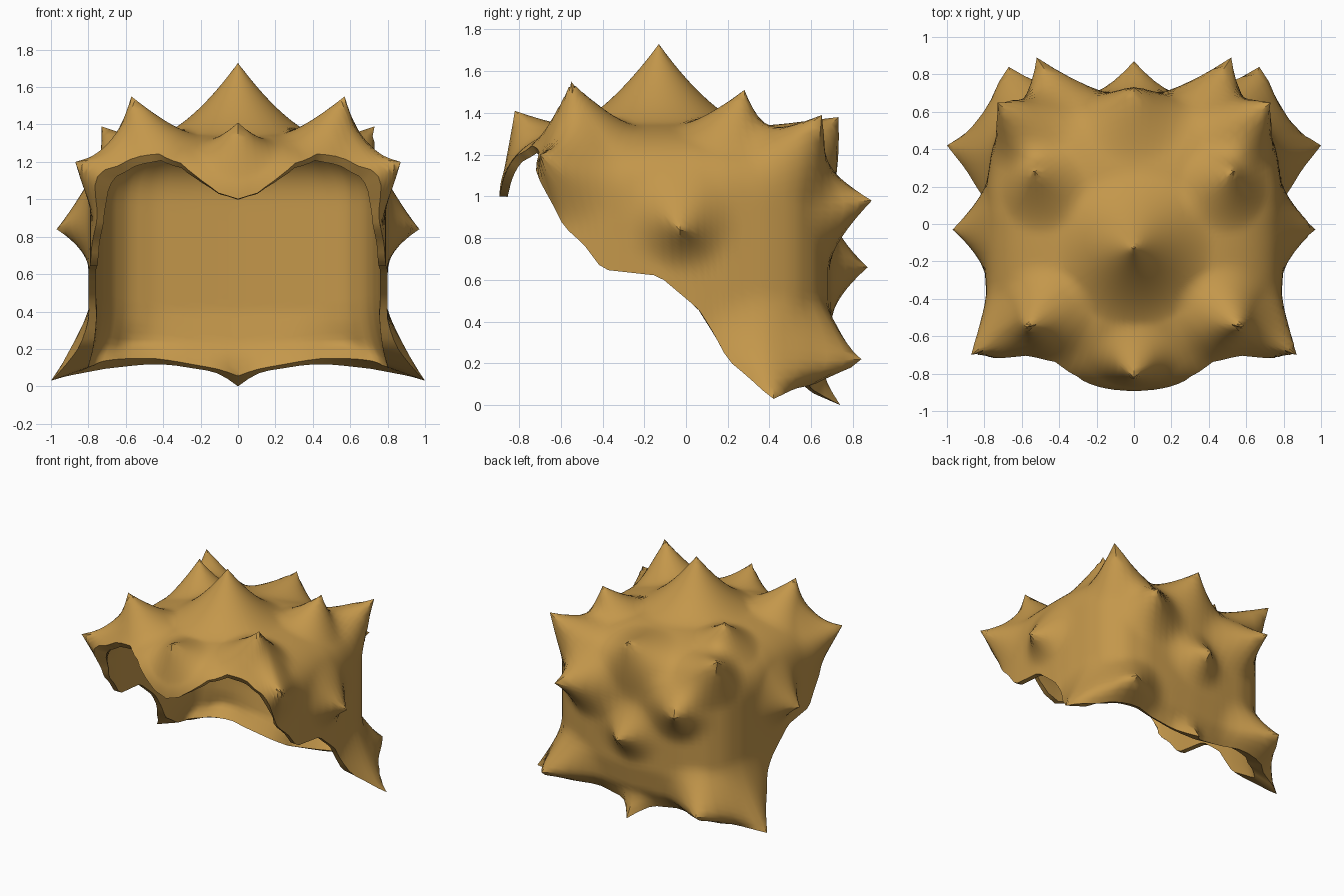
import bpy, bmesh, math
from mathutils import Vector

if "Cube" in bpy.data.objects:
    bpy.data.objects.remove(bpy.data.objects["Cube"])

TOP, SHOULDER, CENTRE = 1.37, 0.95, Vector((0, -0.1))
POWER, HALF, ROWS, WALL = 2.8, 60, 56, 0.04

# Half outline of the shell, front to back: plan x, plan y, height of the lower rim
RIM = [(0, -.895, 1.0), (.1, -.89, 1.03), (.2, -.885, 1.1), (.33, -.88, 1.19),
       (.49, -.84, 1.235), (.62, -.76, 1.20), (.69, -.69, 1.12), (.73, -.62, .95),
       (.76, -.59, .86), (.78, -.49, .77), (.79, -.4, .65), (.80, -.13, .62),
       (.80, .06, .46), (.79, .2, .24), (.76, .4, .14), (.71, .53, .14),
       (.61, .63, .14), (.45, .68, .13), (.2, .695, .09), (0, .70, .06)]

# Spikes: tip, radius of the flared foot, optional foot position
SPIKES = [((0, -.13, 1.73), .42, None),
          ((0, -.82, 1.41), .22, None),
          ((.57, -.55, 1.55), .28, (.5, -.5, 1.33)),
          ((.87, -.70, 1.20), .25, None),
          ((.97, -.03, .84), .26, (.8, -.04, .88)),
          ((1.0, .42, .03), .40, None),
          ((.53, .28, 1.51), .25, (.48, .2, 1.34)),
          ((.73, .65, 1.39), .26, None),
          ((0, .73, 1.38), .30, None),
          ((.52, .89, .98), .27, (.40, .66, .92)),
          ((0, .87, .66), .25, None),
          ((.67, .84, .22), .27, (.54, .65, .25)),
          ((0, .74, 0), .15, (0, .6, .06))]


def resample(points, count):
    """Evenly spaced points along a polyline."""
    pts = [Vector(p) for p in points]
    total = sum((b - a).length for a, b in zip(pts, pts[1:]))
    out, i, start = [], 0, 0.0
    for k in range(count + 1):
        d = total * k / count
        while i < len(pts) - 2 and d > start + (pts[i + 1] - pts[i]).length:
            start += (pts[i + 1] - pts[i]).length
            i += 1
        seg = (pts[i + 1] - pts[i]).length
        out.append(pts[i].lerp(pts[i + 1], min(1, (d - start) / seg)))
    return out


def column(p):
    """Profile from the crown over the shoulder and down to the rim."""
    plan = Vector((p.x, p.y)) - CENTRE
    path = []
    for k in range(121):
        a = math.pi / 2 * k / 120
        r = math.sin(a) ** (2 / POWER)
        z = SHOULDER + (TOP - SHOULDER) * max(0, math.cos(a)) ** (2 / POWER)
        if z < p.z:
            break
        path.append((CENTRE.x + plan.x * r, CENTRE.y + plan.y * r, z))
    # straight wall, curling inwards at the nape
    curl = .1 * min(1, max(0, (p.y - .45) / .15))
    if curl > 0:
        path += [(p.x, p.y, .4), (p.x, p.y - curl * .3, .22)]
    if p.z < SHOULDER:
        path.append((p.x, p.y - curl, p.z))
    return resample(path, ROWS)


# Outer surface
half = [column(p) for p in resample(RIM, HALF)]
cols = half + [[Vector((-v.x, v.y, v.z)) for v in c] for c in half[-2:0:-1]]
bm = bmesh.new()
crown = bm.verts.new(cols[0][0])
grid = [[crown] + [bm.verts.new(v) for v in c[1:]] for c in cols]
pairs = list(zip(grid, grid[1:] + grid[:1]))
for a, b in pairs:
    bm.faces.new((crown, a[1], b[1]))
    for j in range(1, ROWS):
        bm.faces.new((a[j], a[j + 1], b[j + 1], b[j]))
bm.normal_update()

# Flared spikes pulled out of the outer surface
rest = {v: v.co.copy() for v in bm.verts}
shift = {v: Vector() for v in rest}
weight = dict.fromkeys(rest, 0.0)
tips = {}
for tip, radius, foot in SPIKES:
    for side in ((1, -1) if tip[0] else (1,)):
        mirror = Vector((side, 1, 1))
        t, f = Vector(tip) * mirror, Vector(foot or tip) * mirror
        base = min(rest, key=lambda v: (rest[v] - f).length)
        tips[base] = t
        for v, co in rest.items():
            d = (co - rest[base]).length / radius
            if d < 1:
                w = (1 - d) ** 1.6
                shift[v] += (t - rest[base]) * w
                weight[v] += w
for v in rest:
    shift[v] /= max(1, weight[v])

# Inner lining: smooth inside, following the spikes only near the rim
inner = {crown: bm.verts.new(rest[crown] - crown.normal * WALL)}
for c in grid:
    for j in range(1, ROWS + 1):
        v = c[j]
        follow = max(0, 1 - (ROWS - j) / 9) * .35
        inner[v] = bm.verts.new(rest[v] - v.normal * WALL + shift[v] * follow)
for v in rest:
    v.co = tips.get(v, rest[v] + shift[v])
for a, b in pairs:
    bm.faces.new((inner[crown], inner[b[1]], inner[a[1]]))
    for j in range(1, ROWS):
        bm.faces.new([inner[v] for v in (b[j], b[j + 1], a[j + 1], a[j])])
    bm.faces.new((a[ROWS], inner[a[ROWS]], inner[b[ROWS]], b[ROWS]))

mesh = bpy.data.meshes.new("spiky_hair_shell")
bm.to_mesh(mesh)
bm.free()
hair = bpy.data.objects.new("spiky_hair_shell", mesh)
bpy.context.collection.objects.link(hair)

mat = bpy.data.materials.new("golden_hair")
mat.diffuse_color = (0.55, 0.31, 0.07, 1)
mat.use_nodes = True
mat.node_tree.nodes["Principled BSDF"].inputs["Base Color"].default_value = mat.diffuse_color
mesh.materials.append(mat)

bpy.context.view_layer.objects.active = hair
hair.select_set(True)
bpy.ops.object.shade_smooth_by_angle(angle=math.radians(40))
